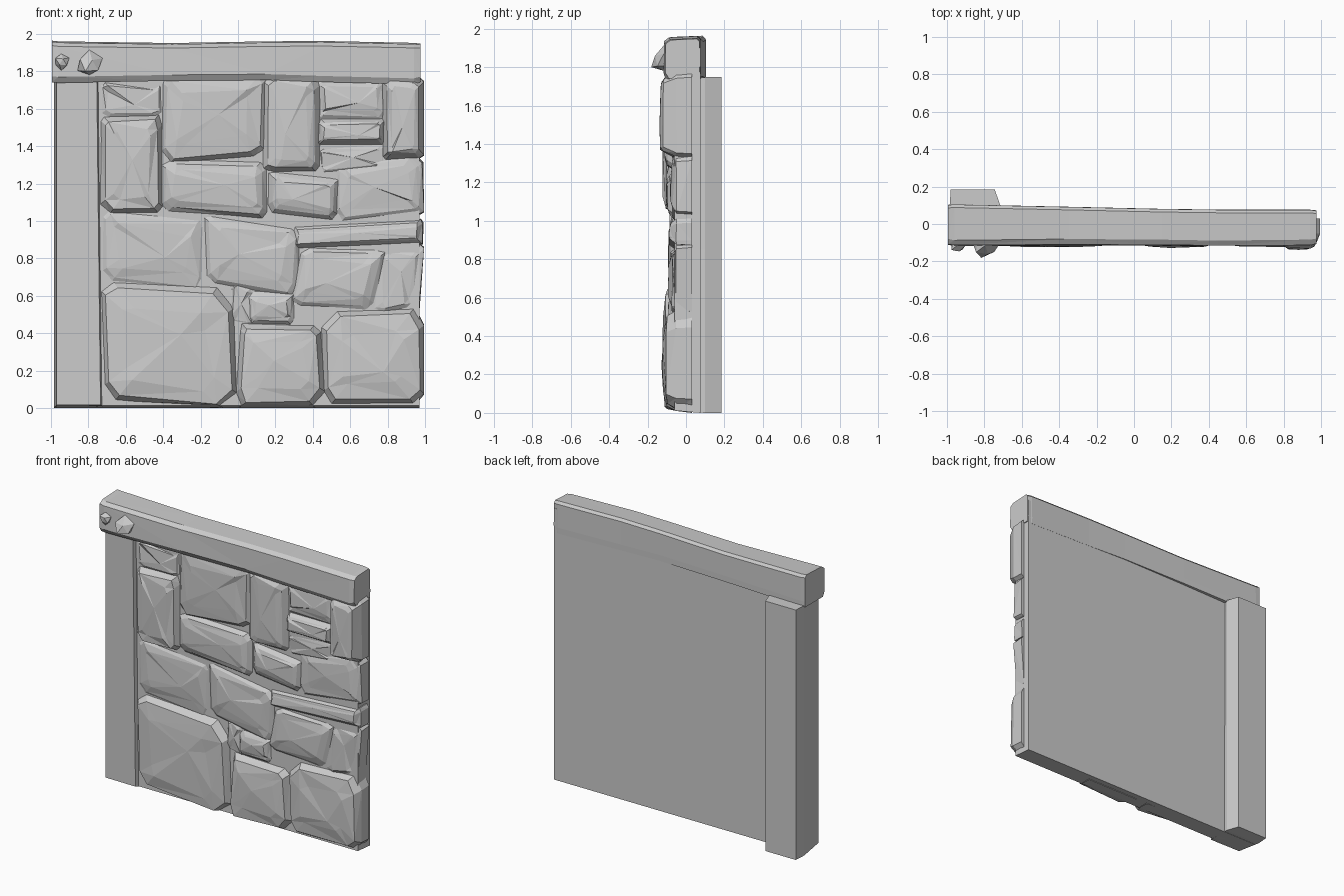
import bpy, bmesh, random
from mathutils import Vector

random.seed(5)
if "Cube" in bpy.data.objects:
    bpy.data.objects.remove(bpy.data.objects["Cube"])

stone_grey = bpy.data.materials.new("plain_grey")
stone_grey.use_nodes = True
GREY = (0.6, 0.6, 0.6, 1)
stone_grey.diffuse_color = GREY
stone_grey.node_tree.nodes["Principled BSDF"].inputs["Base Color"].default_value = GREY


def finish(name, bm):
    bmesh.ops.recalc_face_normals(bm, faces=bm.faces)
    mesh = bpy.data.meshes.new(name)
    bm.to_mesh(mesh)
    bm.free()
    mesh.materials.append(stone_grey)
    obj = bpy.data.objects.new(name, mesh)
    bpy.context.collection.objects.link(obj)
    return obj


def loft(name, rings, tip=None):
    """Skin a list of point rings; close the end with a face or a fan to a tip."""
    bm = bmesh.new()
    loops = [[bm.verts.new(p) for p in ring] for ring in rings]
    n = len(loops[0])
    for a, b in zip(loops, loops[1:]):
        for i in range(n):
            j = (i + 1) % n
            bm.faces.new((a[i], a[j], b[j], b[i]))
    bm.faces.new(loops[0])
    if tip is None:
        bm.faces.new(loops[-1])
    else:
        t = bm.verts.new(tip)
        for i in range(n):
            bm.faces.new((loops[-1][i], loops[-1][(i + 1) % n], t))
    bmesh.ops.triangulate(bm, faces=[f for f in bm.faces if len(f.verts) != 3])
    return finish(name, bm)


def jitter(amount):
    return random.uniform(-amount, amount)


def floor_height(y):
    """The underside rises slightly towards the front."""
    return max(0, -y * .2)


def stone(name, x0, x1, z0, z1, depth, slope, lean=0):
    """Rough block with chipped corners; slope tilts its top and bottom, lean its sides."""
    cx, cz = (x0 + x1) / 2, (z0 + z1) / 2
    hx, hz = (x1 - x0) / 2, (z1 - z0) / 2
    small = min(hx, hz)
    outline = []
    for u, v in ((-1, -1), (1, -1), (1, 1), (-1, 1)):
        # Each corner becomes two points, cut by a random amount
        cut = [small * random.uniform(.1, .35) for _ in "xz"]
        along_x = (u * (hx - cut[0]), v * hz + jitter(small * .08))
        along_z = (u * hx + jitter(small * .08), v * (hz - cut[1]))
        outline += [along_z, along_x] if u == v else [along_x, along_z]

    def ring(inset, y, rough):
        points = []
        for px, pz in outline:
            inner = inset * random.uniform(.8, 1.2)
            x = cx + px * (1 - inner / hx) + lean * pz / hz
            z = cz + pz * (1 - inner / hz) + slope * px / hx
            depth_y = y + jitter(rough)
            points.append((min(x, .995), depth_y, max(z, floor_height(depth_y))))
        return points

    rings = [ring(-.015, .03, 0), ring(-.01, -.05, .003),
             ring(min(.022, small * .2), -depth * .85, .006),
             ring(small * .42, -depth * .97, .008)]
    tip = (cx + jitter(hx * .3), -depth - .003, cz + jitter(hz * .3))
    return loft(name, rings, tip)


# Flat backing wall, running up behind the beam
wall = bmesh.new()
bmesh.ops.create_cube(wall, size=1)
for v in wall.verts:
    y = v.co.y * .135 + .0075
    v.co = Vector((v.co.x * 1.94, y, 1.9 if v.co.z > 0 else floor_height(y)))
finish("backing_wall", wall)

# Stones: left, right, bottom, top, depth, slope, lean
STONES = [
    (-.73, -.01, .01, .64, .12, -.03), (.0, .45, .02, .44, .125, .0),
    (.45, .98, .02, .51, .12, .0), (.06, .3, .45, .62, .09, .0),
    (.31, .75, .54, .86, .09, -.01, .03), (.74, .98, .5, .86, .07, .01, .02),
    (.3, .98, .87, .98, .085, .02), (-.73, -.18, .65, 1.03, .08, -.02),
    (-.18, .33, .63, 1.0, .09, -.04), (-.73, -.4, 1.04, 1.55, .12, .0),
    (-.75, -.38, 1.53, 1.76, .07, .0), (-.4, .15, 1.03, 1.33, .1, -.01),
    (-.4, .15, 1.33, 1.77, .1, .01), (.14, .43, 1.26, 1.77, .115, .0),
    (.42, .79, 1.54, 1.77, .08, .0), (.43, .78, 1.41, 1.54, .105, .0),
    (.78, .99, 1.34, 1.76, .135, .0), (.16, .53, 1.03, 1.25, .1, -.02),
    (.53, .98, 1.02, 1.33, .08, .02), (.42, .79, 1.25, 1.41, .07, .01),
    (-.05, .09, .44, .67, .07, -.02),
]
for number, values in enumerate(STONES, 1):
    stone(f"wall_stone_{number}", *values)

# Upright post with a slanted inner back edge, widening slightly to the ground
POST = [(-.97, -.08), (-.755, -.085), (-.745, -.05), (-.715, .1),
        (-.745, .185), (-.98, .185), (-.985, .1)]
rings = []
for height, flare in ((0, .02), (.85, .01), (1.75, 0)):
    rings.append([(x + flare * (1 if x > -.8 and y < .1 else 0), y,
                   height or floor_height(y)) for x, y in POST])
loft("upright_post", rings)

# Top beam, flush with the wall at the right and crooked along its length
BEAM = [(-.115, 1.77), (-.095, 1.738), (.076, 1.738), (.077, 1.78),
        (.076, 1.935), (.06, 1.952), (-.085, 1.945), (-.112, 1.925)]
rings = []
for x, shrink, back, rise, sag in (
        (-.995, .97, .028, .015, .0), (-.96, 1, .028, .008, .0),
        (-.35, .99, .016, .0, .01), (.15, 1, .004, .008, .015),
        (.45, 1, .0, .01, .005), (.94, 1, .0, .0, -.008),
        (.975, .92, .0, .004, -.005)):
    rings.append([(x, y * shrink + (back if y > 0 else jitter(.004)),
                   1.85 + (z - 1.85) * shrink + (rise if z > 1.85 else sag))
                  for y, z in BEAM])
loft("top_beam", rings)

# Rough pegs on the beam end
for name, x, z, radius in (("small_peg", -.945, 1.85, .045),
                           ("large_peg", -.795, 1.835, .075)):
    peg = bmesh.new()
    bmesh.ops.create_icosphere(peg, subdivisions=1, radius=radius)
    for v in peg.verts:
        v.co *= random.uniform(.7, 1.1)
        v.co += Vector((x, -.115, z))
    finish(name, peg)
